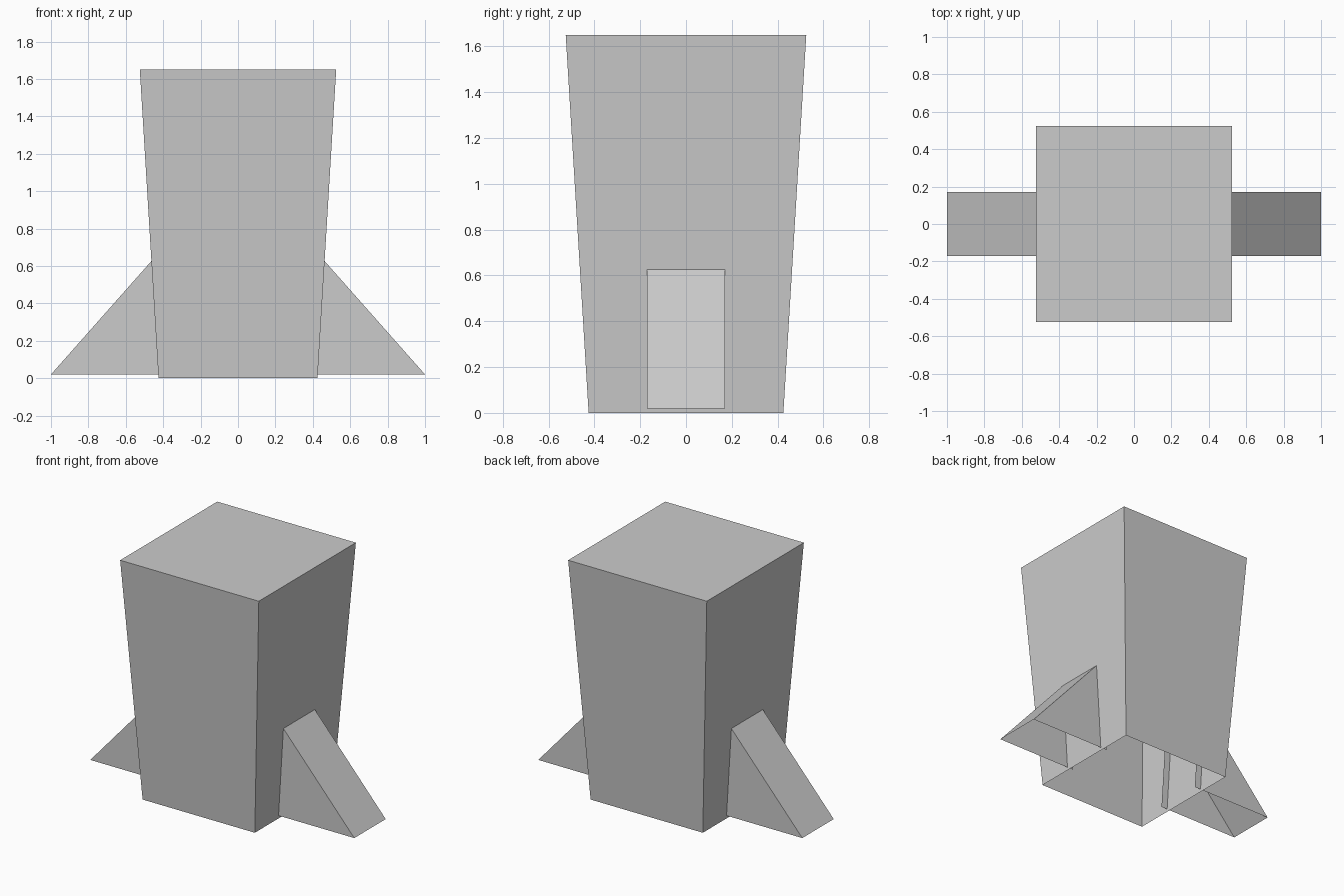
import bpy
import bmesh

cube = bpy.data.objects.get("Cube")
if cube:
    bpy.data.objects.remove(cube, do_unlink=True)

grey = bpy.data.materials.new("grey")
grey.use_nodes = True
COLOUR = (0.6, 0.6, 0.6, 1)
grey.diffuse_color = COLOUR
grey.node_tree.nodes["Principled BSDF"].inputs["Base Color"].default_value = COLOUR


def finish(name, bm):
    mesh = bpy.data.meshes.new(name)
    bm.to_mesh(mesh)
    bm.free()
    mesh.materials.append(grey)
    obj = bpy.data.objects.new(name, mesh)
    bpy.context.collection.objects.link(obj)
    return obj


# Tapered body, closed on top and open underneath
HEIGHT, TOP, BOTTOM = 1.65, 0.525, 0.425
bm = bmesh.new()
bmesh.ops.create_cube(bm, size=2)
for v in bm.verts:
    half = TOP if v.co.z > 0 else BOTTOM
    v.co = (v.co.x * half, v.co.y * half, HEIGHT if v.co.z > 0 else 0)
floor = [f for f in bm.faces if f.normal.z < -0.9]
bmesh.ops.delete(bm, geom=floor, context="FACES_ONLY")
finish("body", bm)


# Side fins: two triangular cheeks and a sloping cover, reaching just inside
# the wall and open on the bottom and inner sides
def fin(name, side):
    bm = bmesh.new()
    profile = [(1.0, 0.02), (0.42, 0.675), (0.378, 0.02)]
    front, back = [[bm.verts.new((side * x, y, z)) for x, z in profile]
                   for y in (-0.17, 0.17)]
    faces = [front, back[::-1], [front[1], front[0], back[0], back[1]]]
    for loop in faces:
        bm.faces.new(loop if side < 0 else loop[::-1])
    bm.normal_update()
    finish(name, bm)


fin("left_fin", 1)
fin("right_fin", -1)
